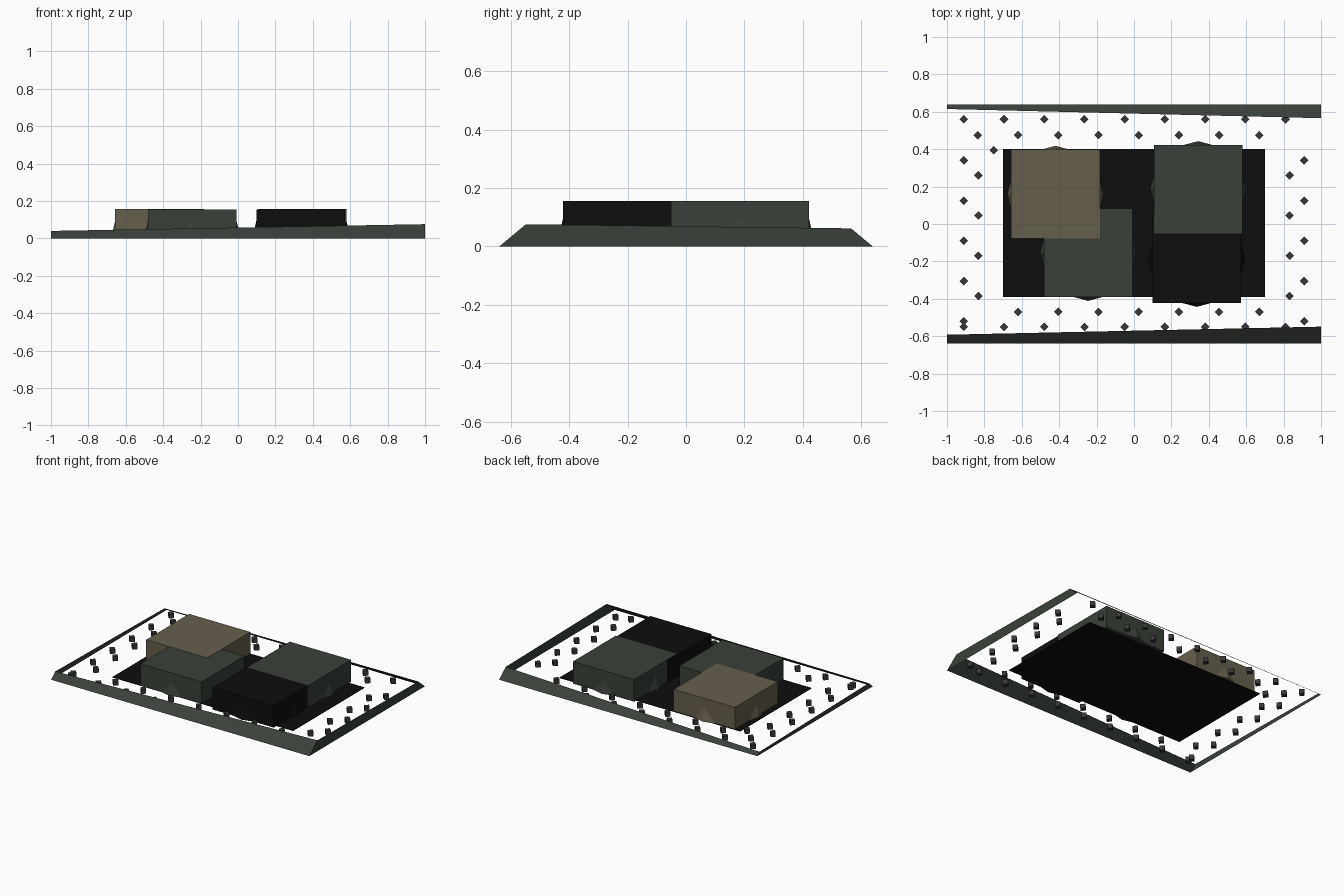
import bpy
import bmesh
from math import pi

cube = bpy.data.objects.get("Cube")
if cube:
    bpy.data.objects.remove(cube, do_unlink=True)


def material(name, rgb):
    mat = bpy.data.materials.new(name)
    mat.use_nodes = True
    linear = [((c / 255 + 0.055) / 1.055) ** 2.4 if c > 10 else c / 255 / 12.92 for c in rgb]
    mat.diffuse_color = (*linear, 1)
    mat.node_tree.nodes["Principled BSDF"].inputs["Base Color"].default_value = (*linear, 1)
    return mat


green = material("dark green", (57, 64, 57))
tan = material("drab tan", (102, 95, 76))
black = material("near black", (13, 13, 13))
grey = material("charcoal", (55, 55, 55))


def make_object(name, bm, mat):
    mesh = bpy.data.meshes.new(name)
    bm.to_mesh(mesh)
    bm.free()
    mesh.materials.append(mat)
    obj = bpy.data.objects.new(name, mesh)
    bpy.context.collection.objects.link(obj)
    return obj


def box(name, x0, x1, y0, y1, z0, z1, mat):
    bm = bmesh.new()
    bmesh.ops.create_cube(bm, size=1)
    bmesh.ops.scale(bm, vec=(x1 - x0, y1 - y0, z1 - z0), verts=bm.verts)
    bmesh.ops.translate(bm, vec=((x0 + x1) / 2, (y0 + y1) / 2, (z0 + z1) / 2), verts=bm.verts)
    return make_object(name, bm, mat)


def frustum(name, x, y, z, r_low, r_top, height, sides, mat):
    bm = bmesh.new()
    bmesh.ops.create_cone(bm, cap_ends=True, segments=sides, radius1=r_low,
                          radius2=r_top, depth=height)
    bmesh.ops.translate(bm, vec=(x, y, z + height / 2), verts=bm.verts)
    return make_object(name, bm, mat)


# Open skirt: sloping long banks and upright ends, no top
bm = bmesh.new()
SIDE = 0.64
low, high = [], []
for x, y, h in ((-1, -1, 0.04), (1, -1, 0.076), (1, 1, 0.062), (-1, 1, 0.021)):
    low.append(bm.verts.new((x, y * SIDE, 0)))
    high.append(bm.verts.new((x, y * (SIDE - h * 1.2), h)))
for i in range(4):
    j = (i + 1) % 4
    bm.faces.new((low[i], low[j], high[j], high[i]))
make_object("bank_skirt", bm, green)

# Floor slab
box("floor_slab", -0.70, 0.70, -0.39, 0.40, 0, 0.004, black)

# Four blocks, each with a faceted core that pokes through its sides
blocks = (
    ("tan_block", -0.42, 0.16, 0.1565, tan),
    ("front_green_block", -0.245, -0.153, 0.155, green),
    ("back_green_block", 0.343, 0.185, 0.1565, green),
    ("black_block", 0.335, -0.185, 0.155, black),
)
HALF = 0.237
for name, x, y, top, mat in blocks:
    box(name, x - HALF, x + HALF, y - HALF, y + HALF, 0.002, top, mat)
    frustum(name + "_core", x, y, 0.002, 0.258, 0.224, 0.15, 12, mat)

# Staggered double ring of small square studs
STEP = 0.215
spots = [(-0.75, 0.395)]
for y in (0.56, -0.55):
    spots += [(-0.91 + STEP * i, y) for i in range(9)]
spots += [(-0.835 + STEP * i, 0.475) for i in range(8)]
spots += [(-0.62 + STEP * i, -0.47) for i in range(7)]
for side in (-1, 1):
    spots += [(side * 0.91, 0.34 - STEP * i) for i in range(5)]
    spots += [(side * 0.832, 0.26 - STEP * i) for i in range(4)]
for i, (x, y) in enumerate(spots):
    frustum(f"stud_{i + 1}", x, y, 0.003, 0.023, 0.023, 0.032, 4, grey)
